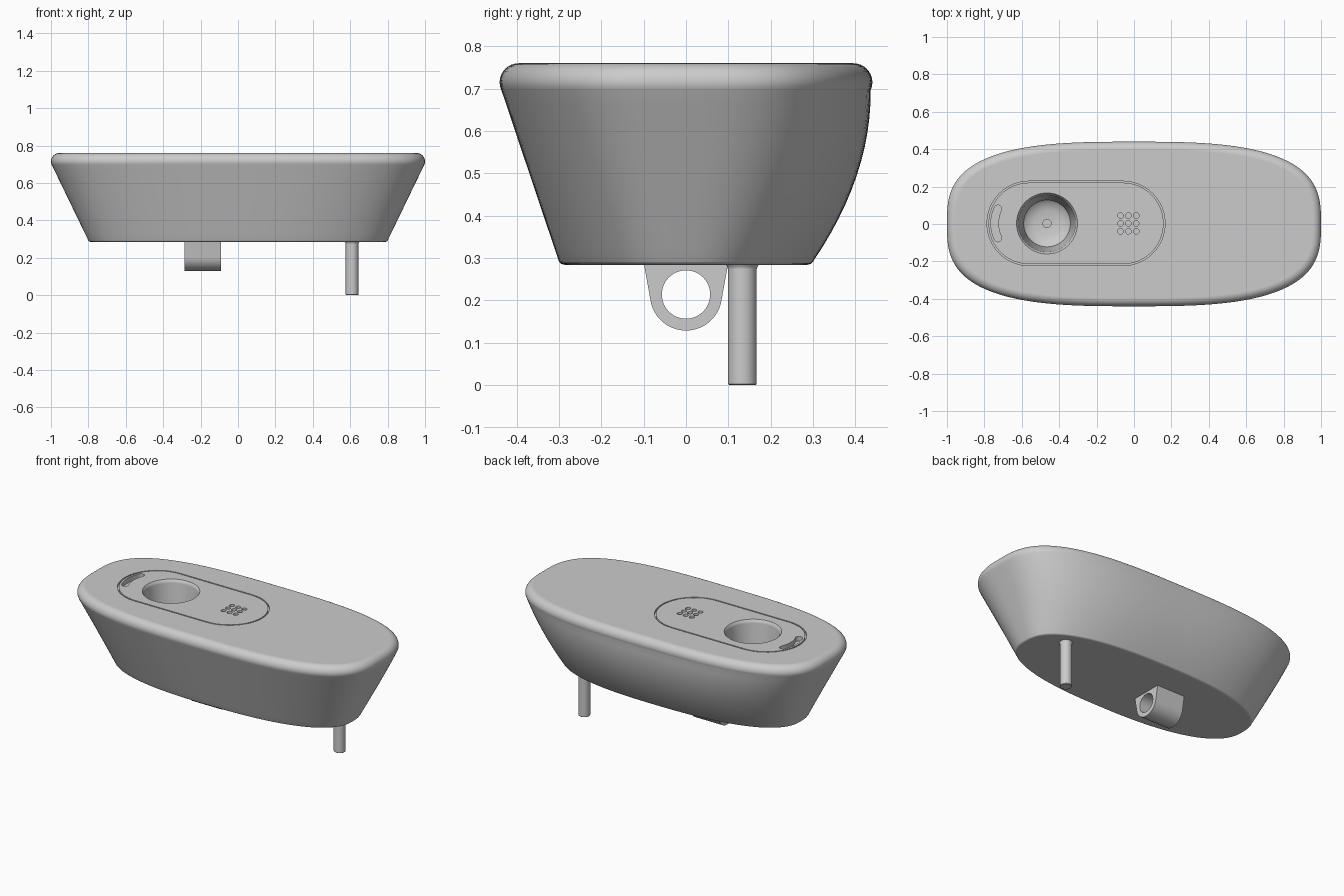
import bpy, bmesh, math
from math import sin, cos, pi, radians

if "Cube" in bpy.data.objects:
    bpy.data.objects.remove(bpy.data.objects["Cube"], do_unlink=True)

grey = bpy.data.materials.new("plain grey")
grey.use_nodes = True
colour = (0.6, 0.6, 0.6, 1)
grey.diffuse_color = colour
grey.node_tree.nodes["Principled BSDF"].inputs["Base Color"].default_value = colour

TOP = 0.76
MID_Y = 0.003


def loft(name, rings):
    """Skin a stack of equal-length point loops and cap both ends."""
    bm = bmesh.new()
    loops = [[bm.verts.new(p) for p in ring] for ring in rings]
    n = len(loops[0])
    for a, b in zip(loops, loops[1:]):
        for i in range(n):
            j = (i + 1) % n
            bm.faces.new((a[i], a[j], b[j], b[i]))
    bm.faces.new(loops[0][::-1])
    bm.faces.new(loops[-1])
    bmesh.ops.recalc_face_normals(bm, faces=bm.faces)
    mesh = bpy.data.meshes.new(name)
    bm.to_mesh(mesh)
    bm.free()
    mesh.materials.append(grey)
    obj = bpy.data.objects.new(name, mesh)
    bpy.context.collection.objects.link(obj)
    return obj


def lathe(name, x, y, profile, sides=48):
    return loft(name, [[(x + r * cos(2 * pi * i / sides), y + r * sin(2 * pi * i / sides), z)
                        for i in range(sides)] for r, z in profile])


def prism(name, outline, z0, z1):
    return loft(name, [[(x, y, z) for x, y in outline] for z in (z0, z1)])


def arc(cx, cy, r, start, end, steps=24):
    return [(cx + r * cos(radians(start + (end - start) * i / steps)),
             cy + r * sin(radians(start + (end - start) * i / steps))) for i in range(steps + 1)]


def apply_modifier(obj, mod):
    bpy.context.view_layer.objects.active = obj
    bpy.ops.object.modifier_apply(modifier=mod.name)


def cut(obj, cutter):
    mod = obj.modifiers.new("cut", "BOOLEAN")
    mod.operation, mod.solver, mod.object = "DIFFERENCE", "EXACT", cutter
    apply_modifier(obj, mod)
    bpy.data.objects.remove(cutter, do_unlink=True)


def smooth(obj):
    bpy.ops.object.select_all(action="DESELECT")
    obj.select_set(True)
    bpy.context.view_layer.objects.active = obj
    bpy.ops.object.shade_smooth_by_angle(angle=radians(35))
    mod = obj.modifiers.new("even shading", "WEIGHTED_NORMAL")
    mod.keep_sharp = True
    apply_modifier(obj, mod)


# Body: flared rounded oval, straight at the front and bulging at the back
def body_ring(s, z, inset, count=144):
    power = 2.5 + 0.5 * s
    half_x = 0.8 + 0.2 * s - inset
    front = 0.3 + 0.14 * s - inset
    back = 0.3 + 0.14 * (1 - (1 - s) ** 2) - inset
    ring = []
    for i in range(count):
        c, d = cos(2 * pi * i / count), sin(2 * pi * i / count)
        r = (abs(c) ** power + abs(d) ** power) ** (-1 / power)
        ring.append((half_x * r * c, (back if d > 0 else front) * r * d, z))
    return ring


rings = [body_ring(0, 0.284, 0.014), body_ring(0, 0.287, 0.004)]
rings += [body_ring(k / 12, 0.292 + 0.405 * k / 12, 0.004 * k / 12) for k in range(13)]
for k in range(1, 11):
    t = radians(-22 + 112 * k / 10)
    rings.append(body_ring(1, TOP - 0.045 + 0.045 * sin(t), 0.045 * (1 - cos(t))))
body = loft("body", rings)


# Panel groove: a thin stadium-shaped ring
def stadium(r):
    return arc(-0.06, MID_Y, r, -90, 90) + arc(-0.56, MID_Y, r, 90, 270)


groove = prism("groove_cutter", stadium(0.226), TOP - 0.012, TOP + 0.02)
cut(groove, prism("groove_core", stadium(0.218), TOP - 0.05, TOP + 0.05))
cut(body, groove)

# Tapered cup with a dished floor and small drain
cut(body, lathe("cup_cutter", -0.465, MID_Y, [
    (0.022, 0.445), (0.022, 0.46), (0.07, 0.463), (0.105, 0.472), (0.125, 0.49),
    (0.152, 0.74), (0.156, 0.75), (0.163, TOP), (0.163, 0.8)], 64))

# Grid of small round holes
for i in (-1, 0, 1):
    for j in (-1, 0, 1):
        cut(body, lathe("hole_cutter", -0.03 + 0.042 * i, MID_Y + 0.042 * j,
                        [(0.015, TOP - 0.03), (0.015, TOP + 0.02)], 20))

# Curved slot following the panel end
CX, R, W, SPAN = -0.56, 0.185, 0.02, 25
ends = [(CX + R * cos(radians(a)), MID_Y + R * sin(radians(a))) for a in (180 - SPAN, 180 + SPAN)]
slot = (arc(CX, MID_Y, R + W, 180 - SPAN, 180 + SPAN)
        + arc(*ends[1], W, 180 + SPAN, 360 + SPAN, 10)[1:-1]
        + arc(CX, MID_Y, R - W, 180 + SPAN, 180 - SPAN)
        + arc(*ends[0], W, -SPAN, 180 - SPAN, 10)[1:-1])
cut(body, prism("slot_cutter", slot, TOP - 0.03, TOP + 0.02))
smooth(body)


# Hanging lug with a round eye
def across(name, outline, x0, x1):
    return loft(name, [[(x, y, z) for y, z in outline] for x in (x0, x1)])


lug = across("hanging_lug", [(0.1, 0.29)] + arc(0, 0.214, 0.085, -8, -172, 32) + [(-0.1, 0.29)],
             -0.285, -0.09)
cut(lug, across("eye_cutter", arc(0, 0.214, 0.057, 0, 352.5, 47), -0.4, 0))
smooth(lug)

# Support pin with a flared root
pin = lathe("support_pin", 0.61, 0.133, [
    (0.031, 0), (0.034, 0.003), (0.034, 0.274), (0.036, 0.28), (0.041, 0.287)])
smooth(pin)
